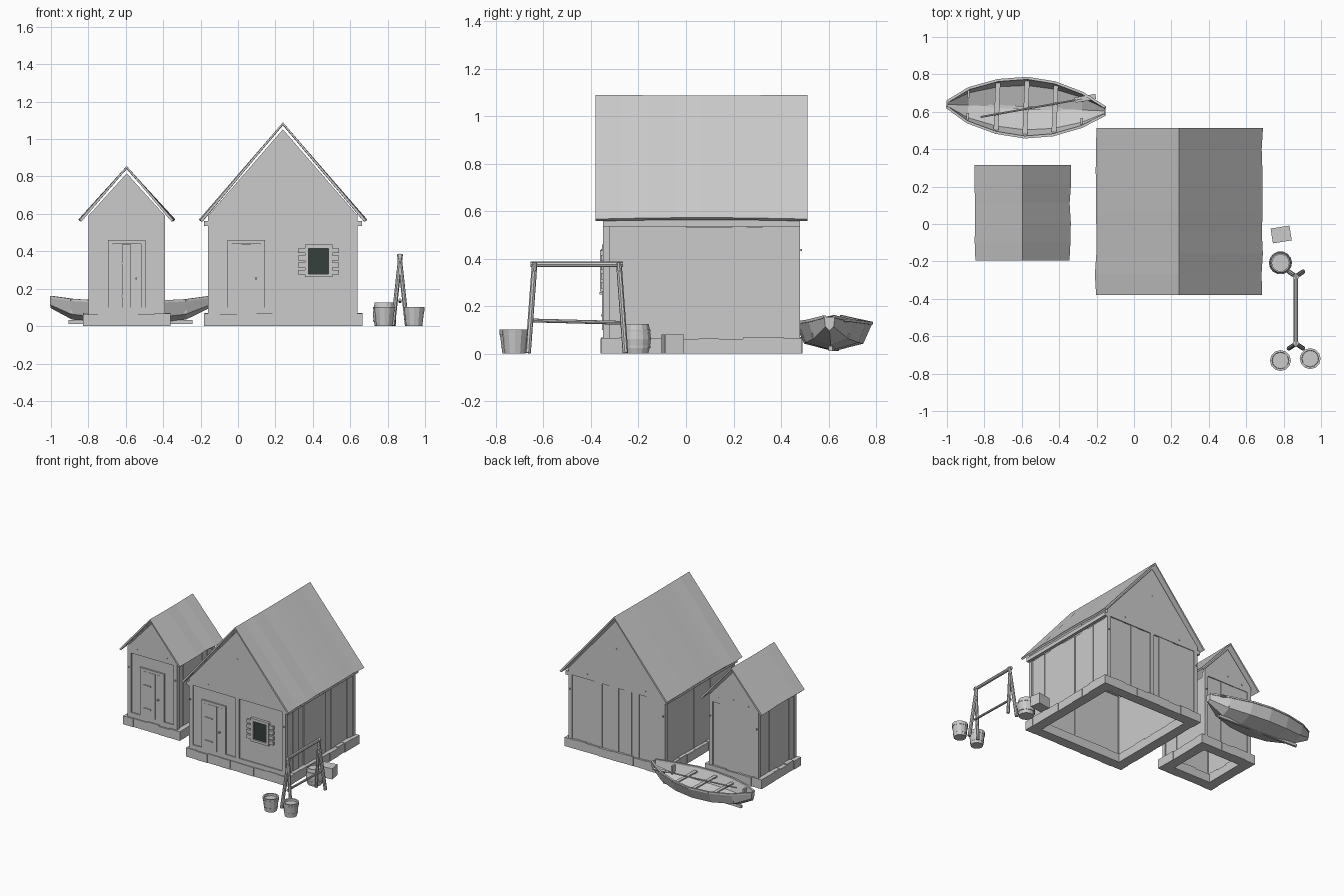
import bpy, bmesh, math, random
from mathutils import Vector, Matrix

if "Cube" in bpy.data.objects:
    bpy.data.objects.remove(bpy.data.objects["Cube"])

random.seed(4)
J = lambda a: random.uniform(-a, a)


def finish(bm, name, loc=(0, 0, 0), rot=0, recalc=True, solid=None):
    if recalc:
        bmesh.ops.recalc_face_normals(bm, faces=bm.faces)
    me = bpy.data.meshes.new(name)
    bm.to_mesh(me)
    bm.free()
    ob = bpy.data.objects.new(name, me)
    ob.location = loc
    ob.rotation_euler.z = rot
    bpy.context.collection.objects.link(ob)
    if solid:
        m = ob.modifiers.new("thickness", 'SOLIDIFY')
        m.thickness, m.offset = solid
    return ob


def add_box(bm, x0, x1, y0, y1, z0, z1):
    m = Matrix.Translation(((x0 + x1) / 2, (y0 + y1) / 2, (z0 + z1) / 2))
    bmesh.ops.create_cube(bm, size=1, matrix=m @ Matrix.Diagonal((x1 - x0, y1 - y0, z1 - z0, 1)))


def boxes(name, items, loc=(0, 0, 0), rot=0):
    bm = bmesh.new()
    for b in items:
        add_box(bm, *b)
    return finish(bm, name, loc, rot)


def add_beam(bm, p, q, w, h=None, n=4):
    """Bar from p to q: a w by h box, or a round rod of radius w when n > 4."""
    p, q = Vector(p), Vector(q)
    d = q - p
    m = Matrix.Translation((p + q) / 2) @ d.to_track_quat('Y', 'Z').to_matrix().to_4x4()
    if n == 4:
        bmesh.ops.create_cube(bm, size=1, matrix=m @ Matrix.Diagonal((w, d.length, h, 1)))
    else:
        bmesh.ops.create_cone(bm, cap_ends=True, segments=n, radius1=w, radius2=w, depth=d.length,
                              matrix=m @ Matrix.Rotation(math.pi / 2, 4, 'X'))


def prism(name, pts, y0, y1):
    """Outline in x, z extruded along y."""
    bm = bmesh.new()
    a = [bm.verts.new((x, y0, z)) for x, z in pts]
    b = [bm.verts.new((x, y1, z)) for x, z in pts]
    bm.faces.new(a)
    bm.faces.new(b)
    for i in range(len(a)):
        k = (i + 1) % len(a)
        bm.faces.new((a[i], a[k], b[k], b[i]))
    return finish(bm, name)


def lathe(name, prof, n, loc):
    bm = bmesh.new()
    rings = [[bm.verts.new((r * math.cos(math.tau * i / n), r * math.sin(math.tau * i / n), z))
              for i in range(n)] for r, z in prof]
    for a, b in zip(rings, rings[1:]):
        for i in range(n):
            k = (i + 1) % n
            bm.faces.new((a[i], a[k], b[k], b[i]))
    bm.faces.new(rings[0])
    bm.faces.new(rings[-1])
    return finish(bm, name, loc)


def stones(name, x0, x1, y0, y1, nx, ny, w=0.08):
    """Ring of uneven foundation blocks."""
    def cuts(a, b, n):
        s = (b - a) / n
        c = [a] + [a + s * i + J(s * 0.15) for i in range(1, n)] + [b]
        return list(zip(c, c[1:]))
    out = []
    for a, b in cuts(x0, x1, nx):
        for lo, hi in ((y0 + random.uniform(0, .006), y0 + w), (y1 - w, y1 - random.uniform(0, .006))):
            out.append((a, b, lo, hi, 0, 0.066 + J(.004)))
    for a, b in cuts(y0 + w, y1 - w, ny):
        for lo, hi in ((x0 + random.uniform(0, .006), x0 + w), (x1 - w, x1 - random.uniform(0, .006))):
            out.append((lo, hi, a, b, 0, 0.066 + J(.004)))
    boxes(name, out)


def roof(name, xc, half, y0, y1, ridge, eave, n):
    bm = bmesh.new()
    rows = []
    for i in range(n + 1):
        y = y0 + (y1 - y0) * i / n
        sag = 0.006 * math.sin(math.pi * i / n)
        rows.append([bm.verts.new(p) for p in ((xc - half + J(.005), y, eave + sag), (xc, y, ridge - sag / 2),
                                               (xc + half + J(.005), y, eave + sag))])
    for a, b in zip(rows, rows[1:]):
        for j in (0, 1):
            bm.faces.new((a[j], a[j + 1], b[j + 1], b[j]))
    finish(bm, name, recalc=False, solid=(0.014, -1))


def house(tag, x0, x1, y0, y1, apex, n_side, n_back, bays, door_x):
    xc, zb, zt = (x0 + x1) / 2, 0.06, 0.545
    # corner posts, beams and the posts between bays
    frame = [(x, x + .03, y, y + .03, zb, zt) for x in (x0, x1 - .03) for y in (y0, y1 - .03)]
    for y in (y0, y1 - .03):
        frame.append((x0, x1, y, y + .03, zt, zt + .03))
        if bays == 2:
            frame.append((xc - .015, xc + .015, y, y + .03, zb, zt))
    frame.append((x0 + .03, x1 - .03, y0, y0 + .03, zb, .10))
    boxes(tag + "_timber_frame", frame)
    boxes(tag + "_frame_pegs", [(x - .004, x + .004, y - .008, y + .008, .433, .441)
                                for x in (x0 + .012, x1 - .012) for y in (y0, y1)])
    boxes(tag + "_front_wall", [(x0 + .03, x1 - .03, y0 + .008, y0 + .024, zb, zt)])
    # side and back planks, each set at a slightly different depth
    planks, s = [], (y1 - y0 - .06) / n_side
    for i in range(n_side):
        a = y0 + .03 + s * i
        for lo, sg in ((x0, 1), (x1, -1)):
            e = lo + sg * random.uniform(.003, .010)
            f = lo + sg * .026
            planks.append((min(e, f), max(e, f), a, a + s, zb, zt - .008 + J(.004)))
    s = (x1 - x0 - .06) / n_back
    for i in range(n_back):
        a = x0 + .03 + s * i
        planks.append((a, a + s, y1 - .026, y1 - random.uniform(.003, .010), zb, zt))
    boxes(tag + "_wall_planks", planks)
    # gables, with nail rows and a thin centre batten
    nails = []
    for label, y, out in (("front", y0, y0), ("back", y1 - .02, y1)):
        prism(tag + "_gable_" + label, [(x0, .57), (x1, .57), (x1, .59), (xc, apex), (x0, .59)], y, y + .02)
        nails += [(xc + d - .003, xc + d + .003, out - .004, out + .004, .582, .588)
                  for d in (-.3 * (x1 - x0), .3 * (x1 - x0))]
        nails.append((xc - .003, xc + .003, out - .004, out + .004, apex - .215, apex - .209))
    boxes(tag + "_gable_nails", nails)
    # door with casing, planks, hinges and knob
    d = door_x
    boxes(tag + "_door_casing", [(d - .10, d - .076, y0 - .004, y0 + .02, .10, .46),
                                 (d + .076, d + .10, y0 - .004, y0 + .02, .10, .46),
                                 (d - .076, d + .076, y0 - .004, y0 + .02, .44, .46)])
    boxes(tag + "_door", [(d - .076 + .0507 * i, d - .027 + .0507 * i, y0 - .001 * (i % 2), y0 + .02, .10, .437)
                          for i in range(3)])
    boxes(tag + "_door_hinges", [(d - .07, d - .01, y0 - .007, y0, z, z + .009) for z in (.157, .33)])
    boxes(tag + "_door_knob", [(d + .046, d + .056, y0 - .014, y0, .25, .26)])


# main house
stones("house_foundation", -.182, .666, -.36, .49, 9, 8)
house("house", -.16, .64, -.35, .48, 1.052, 12, 12, 2, .045)
boxes("house_wall_plates", [(x, x + .022, -.35, .48, .535, .563) for x in (-.182, .64)])
roof("house_roof", .24, .445, -.38, .512, 1.09, .567, 8)

# window: dark pane, frame and slatted side trim
pane = boxes("window_pane", [(.375, .49, -.352, -.335, .275, .42)])
mat = bpy.data.materials.new("dark_glass")
mat.diffuse_color = (.035, .05, .045, 1)
mat.use_nodes = True
mat.node_tree.nodes["Principled BSDF"].inputs["Base Color"].default_value = mat.diffuse_color
pane.data.materials.append(mat)
boxes("window_frame", [(.357, .378, -.362, -.335, .262, .436), (.485, .506, -.362, -.335, .262, .436),
                       (.378, .485, -.362, -.335, .415, .436), (.378, .485, -.362, -.335, .262, .28)])
boxes("window_side_slats", [(x, x + .035, -.357, -.335, z, z + .026)
                            for x in (.322, .506) for z in (.275, .313, .352, .39)])

# small shed
stones("shed_foundation", -.83, -.36, -.176, .296, 5, 4)
house("shed", -.80, -.39, -.165, .285, .817, 7, 6, 1, -.595)
roof("shed_roof", -.595, .255, -.195, .315, .856, .568, 5)

# rowing boat: hull lofted over seven stations
BOAT, TURN = (-.5775, .622, 0), math.radians(-2.4)
st = [(-.4225, .015, .156, .10), (-.31, .09, .14, .04), (-.155, .14, .131, .02), (0, .158, .128, .015),
      (.15, .14, .131, .02), (.3, .09, .138, .04), (.4225, .02, .155, .10)]
bm = bmesh.new()
secs = []
for x, w, g, k in st:
    c = k + .27 * (g - k)
    secs.append([bm.verts.new((x, y, z)) for y, z in ((-w, g), (-.77 * w, c), (0, k), (.77 * w, c), (w, g))])
for a, b in zip(secs, secs[1:]):
    for j in range(4):
        bm.faces.new((a[j], a[j + 1], b[j + 1], b[j]))
bm.faces.new(secs[0])
bm.faces.new(secs[-1])
finish(bm, "boat_hull", BOAT, TURN, solid=(.009, 0))

bm = bmesh.new()
for (xa, wa, ga, _), (xb, wb, gb, _) in zip(st, st[1:]):
    for s in (-1, 1):
        add_beam(bm, (xa, s * wa, ga), (xb, s * wb, gb), .014, .012)
finish(bm, "boat_gunwale", BOAT, TURN)
boxes("boat_seats", [(x - .013, x + .013, -w, w, .10, .11) for x, w in ((-.155, .125), (0, .142), (.155, .125))],
      BOAT, TURN)
boxes("boat_ribs", [(x - .006, x + .006, s * .06 - .018, s * .06 + .018, .07, .13)
                    for x in (-.31, .3) for s in (-1, 1)], BOAT, TURN)
boxes("boat_keel", [(-.33, .335, -.008, .008, .012, .032)], BOAT, TURN)
bm = bmesh.new()
add_beam(bm, (-.24, -.06, .116), (.30, .06, .135), .005, n=8)
add_beam(bm, (.26, .051, .134), (.37, .0755, .138), .028, .006)
finish(bm, "oar", BOAT, TURN)

# drying rack: two splayed leg pairs and two rails
bm = bmesh.new()
for yt, yb in ((-.283, -.255), (-.637, -.665)):
    for s in (-1, 1):
        add_beam(bm, (.866 - s * .004, yt, .385), (.866 + s * .038, yb, .003), .012, n=8)
finish(bm, "rack_legs")
bm = bmesh.new()
add_beam(bm, (.866, -.655, .376), (.866, -.265, .376), .012, n=8)
add_beam(bm, (.866, -.655, .14), (.866, -.27, .13), .008, n=8)
finish(bm, "rack_rails")

# buckets
for i, (x, y) in enumerate(((.783, -.73), (.942, -.72))):
    lathe(f"bucket_{i + 1}", [(.043, 0), (.056, .102), (.045, .102), (.036, .015)], 12, (x, y, 0))
    for z in (.022, .078):
        r = .0445 + z * .13
        lathe(f"bucket_{i + 1}_hoop", [(r - .004, z), (r, z), (r + .001, z + .009), (r - .003, z + .009)],
              12, (x, y, 0))

# barrel
lathe("barrel", [(.05, 0), (.058, .03), (.062, .062), (.058, .095), (.052, .125), (.045, .125), (.045, .115)],
      14, (.783, -.208, 0))
for z in (.024, .092):
    lathe("barrel_hoop", [(.055, z), (.061, z), (.061, z + .01), (.055, z + .01)], 14, (.783, -.208, 0))

# crate
boxes("crate", [(-.051, .051, -.04, .04, 0, .08)], (.787, -.056, 0), math.radians(9))
